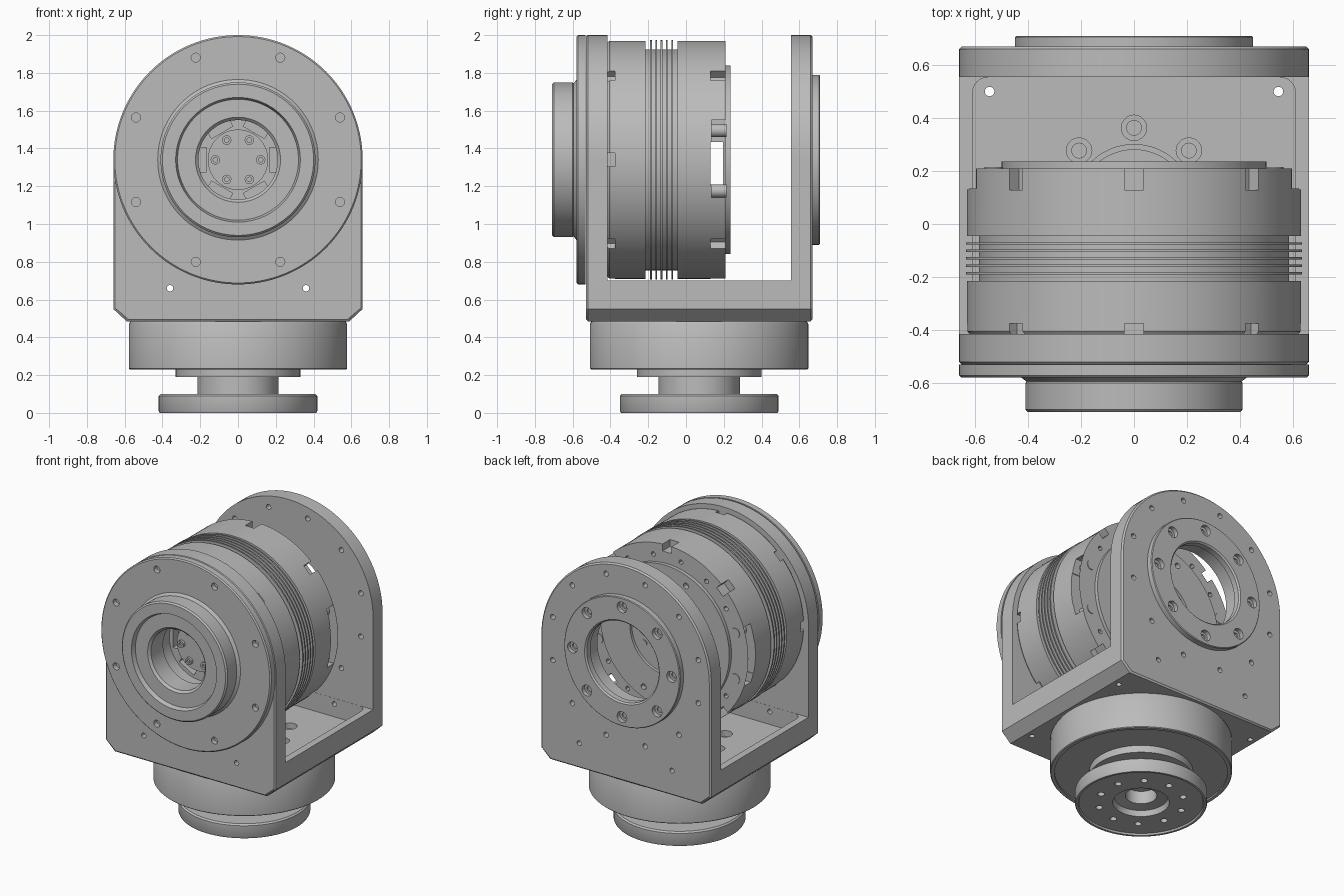
import bpy, bmesh
from math import sin, cos, pi, radians
from mathutils import Matrix, Vector

if "Cube" in bpy.data.objects:
    bpy.data.objects.remove(bpy.data.objects["Cube"])

GREY = (0.5, 0.5, 0.5, 1)
metal = bpy.data.materials.new("machined grey")
metal.use_nodes = True
metal.diffuse_color = GREY
metal.node_tree.nodes["Principled BSDF"].inputs["Base Color"].default_value = GREY

ZC = 1.34            # height of the tilt axis
YC = 0.07            # depth of the pan axis
R = 0.66             # plate radius
TILT, PAN = Vector((0, 0, ZC)), Vector((0, YC, 0))


def finish(name, bm):
    bmesh.ops.remove_doubles(bm, verts=bm.verts, dist=1e-5)
    bmesh.ops.recalc_face_normals(bm, faces=bm.faces)
    mesh = bpy.data.meshes.new(name)
    bm.to_mesh(mesh)
    bm.free()
    mesh.materials.append(metal)
    ob = bpy.data.objects.new(name, mesh)
    bpy.context.collection.objects.link(ob)
    return ob


def lathe(name, profile, axis, centre, seg=96):
    """Closed (radius, height) profile turned around the y or z axis."""
    bm = bmesh.new()
    rows = []
    for r, h in profile:
        row = []
        for i in range(seg):
            u, v = r * cos(2 * pi * i / seg), r * sin(2 * pi * i / seg)
            p = Vector((u, h, v)) if axis == "Y" else Vector((u, v, h))
            row.append(bm.verts.new(p + centre))
        rows.append(row)
    for k, a in enumerate(rows):
        n = (k + 1) % len(rows)
        if profile[k][0] == 0 and profile[n][0] == 0:
            continue
        b = rows[n]
        for i in range(seg):
            j = (i + 1) % seg
            bm.faces.new((a[i], a[j], b[j], b[i]))
    return finish(name, bm)


def loft(name, sections):
    """Solid through matching outlines."""
    bm = bmesh.new()
    rows = [[bm.verts.new(p) for p in s] for s in sections]
    n = len(rows[0])
    for a, b in zip(rows, rows[1:]):
        for i in range(n):
            bm.faces.new((a[i], a[(i + 1) % n], b[(i + 1) % n], b[i]))
    bm.faces.new(rows[0])
    bm.faces.new(rows[-1])
    return finish(name, bm)


def box(centre, size, angle=0):
    bm = bmesh.new()
    m = Matrix.Translation(centre) @ Matrix.Rotation(-angle, 4, "Y") @ Matrix.Diagonal((*size, 1))
    bmesh.ops.create_cube(bm, size=1, matrix=m)
    return finish("cutter", bm)


def peg(axis, centre, r, a, b, name="cutter", seg=20):
    return lathe(name, [(0, a), (r, a), (r, b), (0, b)], axis, Vector(centre), seg)


def ring(count, radius, axis, offset=0):
    """Points and angles spaced around the tilt or pan axis."""
    for i in range(count):
        t = offset + 2 * pi * i / count
        u, v = radius * cos(t), radius * sin(t)
        yield t, (TILT + Vector((u, 0, v)) if axis == "Y" else PAN + Vector((u, v, 0)))


def select(obs):
    bpy.ops.object.select_all(action="DESELECT")
    for o in obs:
        o.select_set(True)
    bpy.context.view_layer.objects.active = obs[0]


def cut(target, cutters):
    select(cutters)
    if len(cutters) > 1:
        bpy.ops.object.join()
    tool = cutters[0]
    tool.hide_render = True
    mod = target.modifiers.new("cut", "BOOLEAN")
    mod.operation, mod.solver, mod.object = "DIFFERENCE", "EXACT", tool
    select([target])
    bpy.ops.object.modifier_apply(modifier=mod.name)
    bpy.data.objects.remove(tool)


# U-shaped bracket: arched outline with chamfered feet, hollowed out
def arch(d, y):
    pts = [(R - d, 0.55 + d / 2), (0.59 - d, 0.485 + d), (-0.59 + d, 0.485 + d), (-R + d, 0.55 + d / 2)]
    pts += [((R - d) * cos(t), ZC + (R - d) * sin(t)) for t in [pi - pi * i / 64 for i in range(65)]]
    return [Vector((x, y, z)) for x, z in pts]


def rounded_floor(z, hx=0.61, y0=-0.414, y1=0.554, r=0.06):
    pts = []
    for k, (cx, cy) in enumerate([(hx - r, y1 - r), (r - hx, y1 - r), (r - hx, y0 + r), (hx - r, y0 + r)]):
        pts += [Vector((cx + r * cos(t), cy + r * sin(t), z)) for t in [(k + i / 6) * pi / 2 for i in range(7)]]
    return pts


bracket = loft("bracket", [arch(0.01, -0.53), arch(0, -0.52), arch(0, 0.66), arch(0.01, 0.67)])
cut(bracket, [box((0, 0.07, 1.70), (2, 0.97, 2))])
cut(bracket, [loft("cutter", [rounded_floor(0.57), rounded_floor(0.75)])])
holes = [peg("Y", TILT, 0.24, -0.6, -0.3, seg=64), peg("Y", TILT, 0.30, 0.5, 0.7, seg=64),
         peg("Z", PAN, 0.23, 0.4, 0.7, seg=64)]
for t, p in ring(12, 0.585, "Y", radians(15)):
    holes.append(peg("Y", p, 0.018, 0.5, 0.7))
for t, p in ring(8, 0.293, "Z"):
    holes.append(lathe("cutter", [(0, 0.4), (0.028, 0.4), (0.028, 0.53), (0.048, 0.53), (0.048, 0.7), (0, 0.7)],
                       "Z", p, 20))
for s in (-1, 1):
    for y in (-0.36, 0.50):
        holes.append(peg("Z", (s * 0.545, y, 0), 0.018, 0.4, 0.7))
    for y in (-0.47, 0.61):
        holes.append(peg("Y", (s * 0.36, y, 0.66), 0.017, -0.08, 0.08))
cut(bracket, holes)

# Front flange with raised hub
flange = lathe("front_flange", [
    (0.21, -0.531), (R, -0.531), (R, -0.572), (0.652, -0.58), (0.425, -0.58), (0.405, -0.595),
    (0.41, -0.60), (0.41, -0.70), (0.40, -0.71), (0.33, -0.71), (0.32, -0.68), (0.225, -0.68), (0.21, -0.665)],
    "Y", TILT, 128)
cut(flange, [peg("Y", p, 0.024, -0.7, -0.545) for t, p in ring(8, 0.585, "Y", pi / 8)])

# Motor body with cooling fins and rear cover
profile = [(0, -0.418), (0.62, -0.418), (0.63, -0.405), (0.63, -0.215), (0.585, -0.215)]
for i in range(5):
    y = -0.19 + i * 0.028
    profile += [(0.585, y), (0.634, y), (0.634, y + 0.009), (0.585, y + 0.009)]
profile += [(0.585, -0.045), (0.63, -0.045), (0.63, 0.21), (0.50, 0.21), (0.50, 0.235),
            (0.27, 0.235), (0.27, 0.215), (0, 0.215)]
motor = lathe("motor_body", profile, "Y", TILT, 128)
notches = []
for t, p in ring(8, 0.63, "Y"):
    notches.append(box(p + Vector((0, -0.40, 0)), (0.08, 0.05, 0.07), t))
    if abs(sin(t)) > 0.1:
        notches.append(box(p + Vector((0, 0.17, 0)), (0.10, 0.083, 0.07), t))
for t, p in ring(6, 0.19, "Y"):
    notches.append(box(p + Vector((0, -0.40, 0)), (0.045, 0.09, 0.13), t))
for t, p in ring(16, 0.55, "Y", pi / 16):
    if abs(sin(t)) > 0.4:
        notches.append(peg("Y", p, 0.016, 0.16, 0.25, seg=12))
for t, p in ring(8, 0.43, "Y", pi / 8):
    if abs(sin(t)) > 0.5:
        notches.append(peg("Y", p, 0.02, 0.2, 0.25, seg=12))
cut(motor, notches)

# Side openings and the channel running through the rear of the motor
cut(motor, [box((s * 0.56, 0.172, ZC + 0.005), (0.2, 0.075, 0.41)) for s in (-1, 1)])
cut(motor, [box((0, 0.163, 1.32), (1.4, 0.066, 0.23))])
for s in (-1, 1):
    for h in (-0.165, 0.155):
        peg("Y", (s * 0.53, 0, ZC + h), 0.035, 0.12, 0.215, "opening_post")

# Output cap and its screws inside the hub
peg("Y", TILT, 0.16, -0.45, -0.40, "output_cap", 64)
for t, p in ring(6, 0.12, "Y"):
    lathe("cap_screw", [(0, -0.445), (0.025, -0.445), (0.025, -0.468), (0.012, -0.468), (0.012, -0.455), (0, -0.455)],
          "Y", p, 16)

# Rear bearing ring with counterbored holes
rear = lathe("rear_ring", [(0.28, 0.66), (0.45, 0.66), (0.45, 0.705), (0.445, 0.71), (0.29, 0.71), (0.28, 0.70)],
             "Y", TILT, 96)
cut(rear, [lathe("cutter", [(0, 0.665), (0.02, 0.665), (0.02, 0.68), (0.038, 0.68), (0.038, 0.75), (0, 0.75)],
                 "Y", p, 20) for t, p in ring(8, 0.385, "Y")])
for t, p in ring(6, 0.2, "Y", pi / 6):
    peg("Y", p, 0.022, 0.21, 0.222, "rear_screw", 16)

# Pan housing, neck and foot flange turned as one part
foot = lathe("pan_base", [
    (0, 0.40), (0.21, 0.40), (0.21, 0.486), (0.57, 0.486), (0.578, 0.47), (0.578, 0.235), (0.573, 0.23),
    (0.55, 0.23), (0.55, 0.24), (0.33, 0.24), (0.33, 0.19), (0.215, 0.19), (0.215, 0.10), (0.41, 0.10),
    (0.42, 0.09), (0.42, 0.01), (0.415, 0), (0.40, 0), (0.395, 0.012), (0.18, 0.012), (0.17, 0.05),
    (0.10, 0.06), (0.10, 0.15), (0, 0.15)], "Z", PAN, 96)
cut(foot, [peg("Z", p, 0.022, -0.05, 0.07) for t, p in ring(10, 0.275, "Z", pi / 10)])

# Smooth turned surfaces, crisp edges
select([o for o in bpy.context.scene.objects if o.type == "MESH" and metal.name in o.data.materials])
bpy.ops.object.shade_smooth_by_angle(angle=radians(30))
